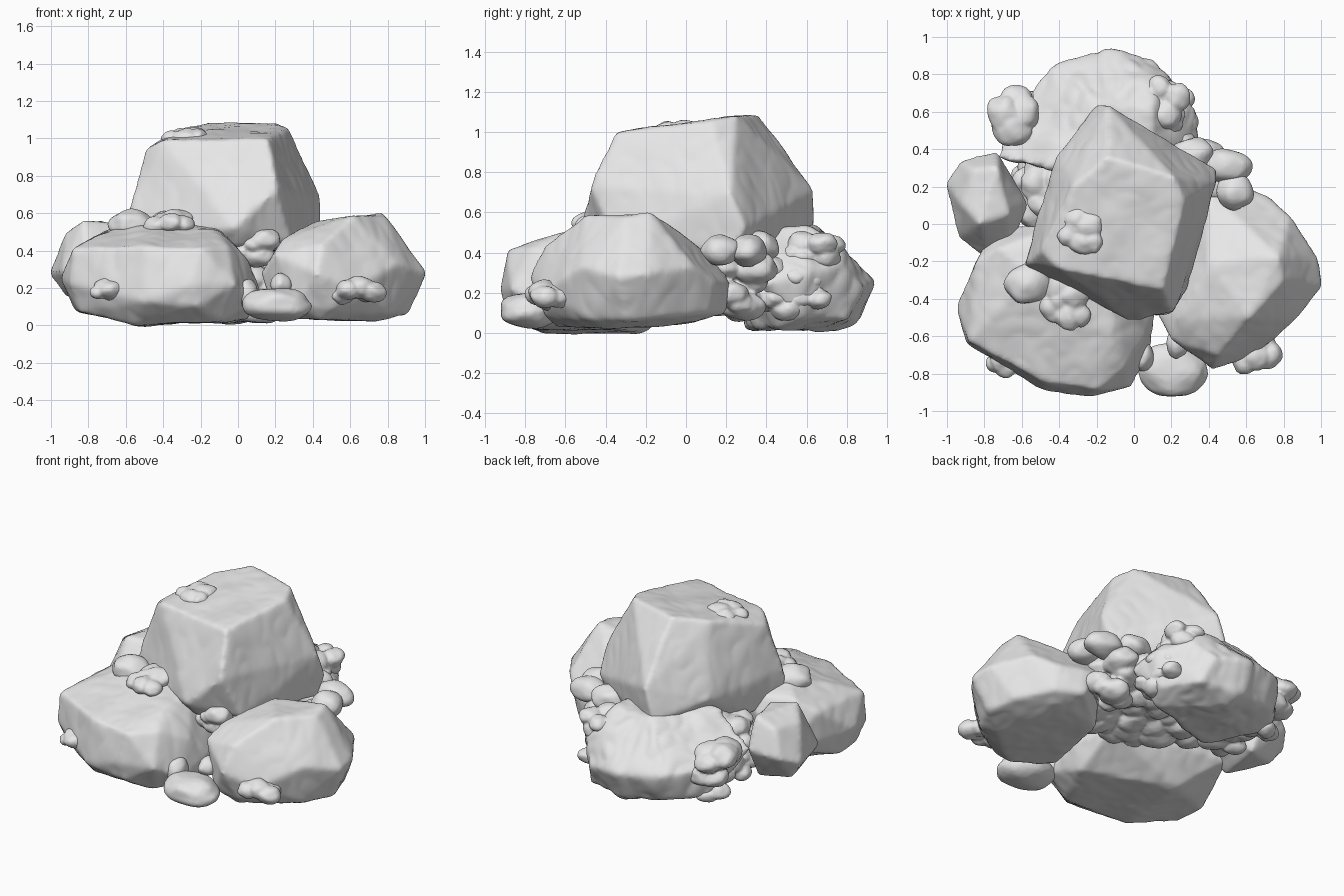
import bpy, bmesh, math, random
from mathutils import Vector, noise

if "Cube" in bpy.data.objects:
    bpy.data.objects.remove(bpy.data.objects["Cube"])

random.seed(7)
stone = bpy.data.materials.new("grey stone")
stone.diffuse_color = (0.8, 0.8, 0.8, 1)
stone.use_nodes = True
stone.node_tree.nodes["Principled BSDF"].inputs["Base Color"].default_value = stone.diffuse_color


def build(name, bm, voxel, smooth):
    """Fuse the given shapes into one worn, smooth shaded surface."""
    mesh = bpy.data.meshes.new(name)
    bm.to_mesh(mesh)
    bm.free()
    obj = bpy.data.objects.new(name, mesh)
    bpy.context.collection.objects.link(obj)
    rem = obj.modifiers.new("remesh", 'REMESH')
    rem.mode, rem.voxel_size = 'VOXEL', voxel
    smo = obj.modifiers.new("worn", 'SMOOTH')
    smo.factor, smo.iterations = 0.5, smooth
    deps = bpy.context.evaluated_depsgraph_get()
    obj.data = bpy.data.meshes.new_from_object(obj.evaluated_get(deps))
    obj.modifiers.clear()
    obj.data.materials.clear()
    obj.data.materials.append(stone)
    for p in obj.data.polygons:
        p.use_smooth = True
    return obj


def boulder(name, points, rough=0.014, seed=0.0):
    """Faceted hull with worn edges and a lightly chiselled surface."""
    bm = bmesh.new()
    for p in points:
        bm.verts.new(p)
    res = bmesh.ops.convex_hull(bm, input=bm.verts)
    junk = {g for g in res["geom_interior"] + res["geom_unused"] if isinstance(g, bmesh.types.BMVert)}
    bmesh.ops.delete(bm, geom=list(junk), context='VERTS')
    bmesh.ops.recalc_face_normals(bm, faces=bm.faces)
    obj = build(name, bm, 0.018, 4)
    # shallow chips and folds
    normals = [v.normal.copy() for v in obj.data.vertices]
    for v, n in zip(obj.data.vertices, normals):
        q = Vector((v.co.x * 5, v.co.y * 5, v.co.z * 3)) + Vector((seed, seed, seed))
        d = noise.noise(q) * 0.7 + abs(noise.noise(q * 2)) * 0.5 - 0.1
        v.co += n * d * rough


def add_pebble(bm, c, r, rot=0.0):
    shift = Vector((random.random() * 20, 0, 0))
    ca, sa = math.cos(rot), math.sin(rot)
    for v in bmesh.ops.create_icosphere(bm, subdivisions=3, radius=1)["verts"]:
        k = 1 + 0.16 * noise.noise(v.co * 1.4 + shift)
        x, y, z = v.co.x * r[0] * k, v.co.y * r[1] * k, v.co.z * r[2] * k
        v.co = (c[0] + x * ca - y * sa, c[1] + x * sa + y * ca, c[2] + z)


def pebble(name, c, r, rot=0.0):
    bm = bmesh.new()
    add_pebble(bm, c, r, rot)
    build(name, bm, 0.012, 2)


def cluster(name, c, spread, n, size):
    """Irregular heap of rounded pebbles fused together."""
    bm = bmesh.new()
    for i in range(n):
        a = i * 2.4
        t = math.sqrt((i + 0.3) / n)
        p = (c[0] + spread[0] * t * math.cos(a), c[1] + spread[1] * t * math.sin(a),
             c[2] + spread[2] * random.uniform(-1, 1))
        s = size * random.uniform(0.8, 1.25)
        add_pebble(bm, p, (s * 1.15, s, s * 0.8), random.uniform(0, 3))
    build(name, bm, 0.01, 1)


# main boulders
boulder("summit_boulder", [
    (-.5, -.15, .94), (-.4, -.24, .99), (.16, -.35, 1.0), (.27, .12, 1.06), (.22, .25, 1.085),
    (-.14, .36, 1.085), (-.33, .2, 1.05),
    (-.58, -.21, .64), (-.58, -.23, .47), (-.02, -.515, .52), (.21, -.48, .73), (.44, .22, .69),
    (.44, .29, .52), (-.14, .64, .71), (-.2, .64, .5), (-.42, .36, .6),
    (.0, -.44, .42), (.28, -.35, .45), (.42, .24, .4), (-.14, .6, .42), (-.5, .0, .4)], seed=1)

boulder("front_left_boulder", [
    (-.72, -.13, .5), (-.55, -.28, .57), (-.1, -.35, .53), (-.4, -.02, .5), (-.12, -.62, .5),
    (-.88, -.63, .41), (-.84, -.2, .42), (-.48, -.84, .42), (-.2, -.89, .41), (-.05, -.77, .43),
    (.06, -.6, .34), (-.95, -.44, .25), (-.9, -.64, .22), (-.5, -.88, .13), (-.24, -.93, .22),
    (-.22, -.9, .1), (-.02, -.87, .22), (.08, -.7, .12), (.12, -.45, .2), (.05, -.15, .2),
    (-.75, 0, .2), (-.85, -.6, .07), (-.87, -.4, .08), (-.55, -.72, .0), (-.1, -.77, .02),
    (.05, -.45, .03), (-.5, -.2, .0)], seed=5)

boulder("right_boulder", [
    (.77, -.18, .6), (.8, -.3, .58), (.62, -.5, .585), (.4, -.2, .55), (.24, -.5, .46),
    (.2, -.62, .38), (.45, -.7, .44), (.12, -.48, .28), (.42, -.78, .28), (.62, -.72, .2),
    (.86, -.52, .33), (1.01, -.33, .28), (.99, -.19, .3), (.84, .04, .33), (.73, .14, .25),
    (.53, .22, .25), (.4, .18, .35), (.91, -.3, .06), (.86, -.1, .08), (.82, -.47, .07),
    (.72, .11, .1), (.55, .2, .1), (.5, -.71, .08), (.3, -.68, .1), (.75, -.4, .02),
    (.45, -.65, .03), (.2, -.5, .04), (.3, .0, .05), (.65, .05, .05)], seed=9)

boulder("back_boulder", [
    (-.45, .3, .54), (.1, .3, .53), (-.2, .65, .53), (.1, .62, .53), (-.3, .75, .44),
    (.1, .78, .42), (-.73, .35, .36), (-.64, .6, .3), (-.44, .84, .28), (-.28, .89, .25),
    (-.1, .935, .25), (.1, .89, .22), (.19, .78, .34), (.32, .6, .3), (.35, .4, .25),
    (-.6, .6, .1), (-.45, .78, .1), (-.12, .86, .06), (.14, .8, .07), (.28, .58, .08),
    (-.45, .5, .03), (-.1, .75, .01), (.2, .45, .02), (-.3, .3, .02)],
    rough=0.03, seed=14)

boulder("left_small_boulder", [
    (-.87, .29, .5), (-.73, .31, .56), (-.67, .05, .55), (-.83, .0, .56), (-.92, .1, .5),
    (-1.01, .22, .28), (-.93, .34, .33), (-.73, .39, .36), (-.56, .1, .32), (-.66, -.13, .32),
    (-.8, -.18, .3), (-.94, -.08, .28), (-.92, .2, .15), (-.72, .26, .14), (-.78, -.07, .14)],
    rough=0.008, seed=20)

# single stones
pebble("flat_front_stone", (.21, -.78, .11), (.19, .15, .09), -.15)
pebble("small_front_stone", (.05, -.71, .17), (.06, .08, .08))
pebble("side_stone", (.5, .31, .41), (.13, .095, .08), -.1)
pebble("side_stone", (.54, .17, .41), (.1, .095, .08), .2)
pebble("side_stone", (.3, .36, .43), (.13, .1, .08), .4)
pebble("ledge_stone", (-.57, -.32, .54), (.12, .11, .08), .3)
pebble("gap_stone", (.23, -.64, .22), (.06, .08, .06))

# pebble heaps
for args in [
    ("summit_pebbles", (-.28, -.05, 1.0), (.085, .08, .008), 7, .066),
    ("ledge_pebbles", (-.36, -.43, .54), (.09, .11, .02), 7, .075),
    ("front_pebbles", (-.69, -.74, .18), (.055, .03, .03), 5, .055),
    ("right_front_pebbles", (.64, -.67, .18), (.12, .07, .03), 8, .065),
    ("middle_gap_pebbles", (.09, -.38, .42), (.08, .08, .05), 7, .068),
    ("back_left_pebbles", (-.61, .59, .31), (.1, .08, .08), 8, .085),
    ("back_left_low_pebbles", (-.53, .55, .14), (.1, .1, .05), 6, .075),
    ("left_gap_pebbles", (-.5, .18, .36), (.1, .15, .07), 10, .07),
    ("left_under_pebbles", (-.52, .27, .16), (.1, .15, .05), 9, .08),
    ("back_right_pebbles", (.16, .64, .4), (.09, .12, .05), 11, .07),
    ("back_right_low_pebbles", (.24, .5, .22), (.05, .18, .1), 13, .075),
    ("right_gap_pebbles", (.36, .24, .22), (.12, .12, .11), 14, .08),
    ("core_rubble", (0, .05, .24), (.42, .25, .05), 40, .09),
]:
    cluster(*args)
